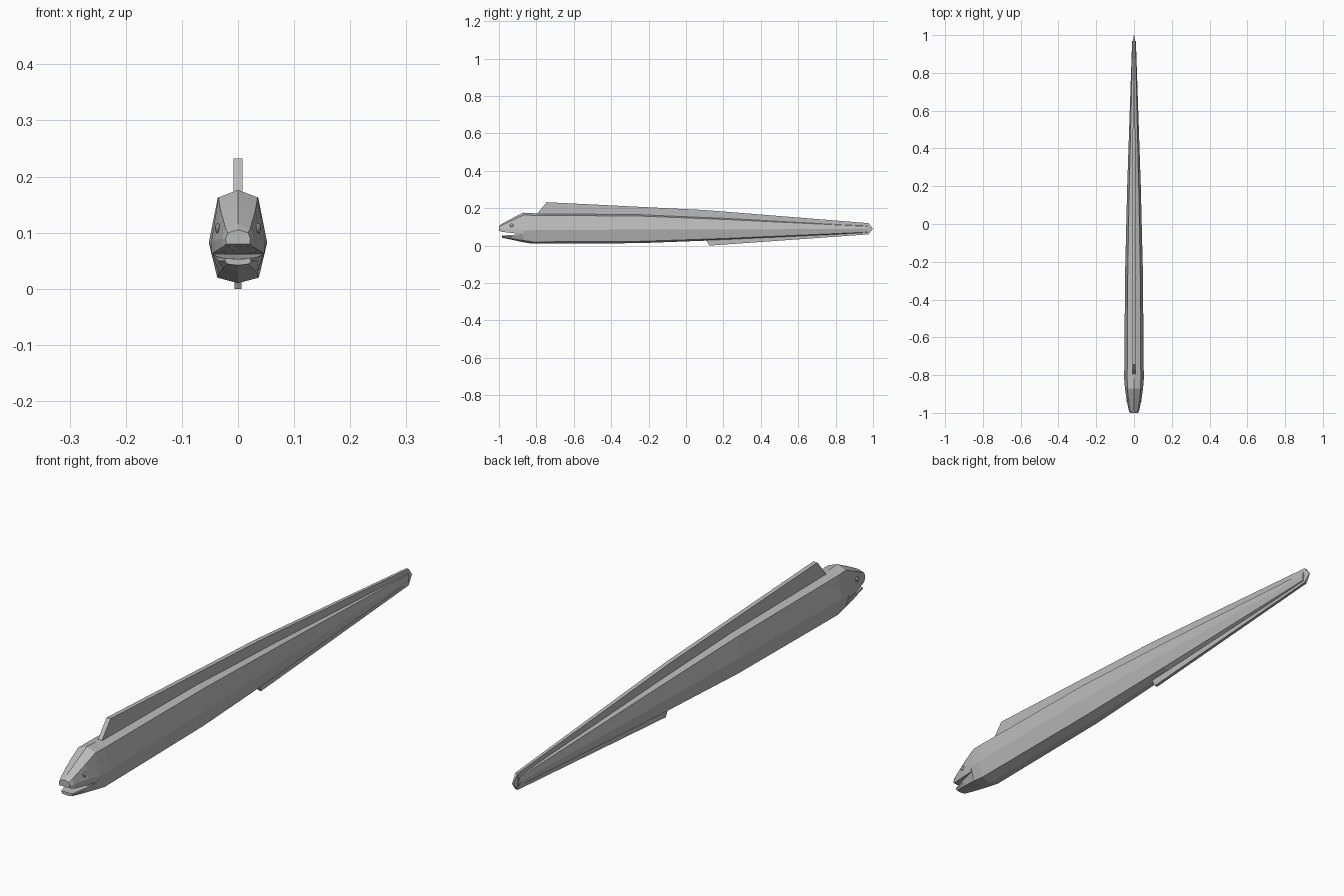
import bpy, bmesh
from mathutils import Matrix

cube = bpy.data.objects.get("Cube")
if cube:
    bpy.data.objects.remove(cube, do_unlink=True)

grey = bpy.data.materials.new("plain_grey")
grey.use_nodes = True
grey.diffuse_color = (0.5, 0.5, 0.5, 1)
grey.node_tree.nodes["Principled BSDF"].inputs["Base Color"].default_value = (0.5, 0.5, 0.5, 1)


def finish(name, bm):
    bmesh.ops.recalc_face_normals(bm, faces=bm.faces)
    mesh = bpy.data.meshes.new(name)
    bm.to_mesh(mesh)
    bm.free()
    mesh.materials.append(grey)
    obj = bpy.data.objects.new(name, mesh)
    bpy.context.collection.objects.link(obj)
    return obj


def loft(name, stations):
    """Eight-sided loft; station = y, top z, three (x, z) side points, bottom z."""
    bm = bmesh.new()
    rings = []
    for y, top, *sides, bottom in stations:
        pts = [(0, top)] + sides + [(0, bottom)] + [(-x, z) for x, z in reversed(sides)]
        rings.append([bm.verts.new((x, y, z)) for x, z in pts])
    for a, b in zip(rings, rings[1:]):
        for i in range(8):
            j = (i + 1) % 8
            bm.faces.new((a[i], a[j], b[j], b[i]))
    bm.faces.new(rings[0])
    bm.faces.new(rings[-1])
    return finish(name, bm)


def fin(name, outline):
    """Upright plate from (y, z, half thickness) points."""
    bm = bmesh.new()
    left = [bm.verts.new((t, y, z)) for y, z, t in outline]
    right = [bm.verts.new((-t, y, z)) for y, z, t in outline]
    bm.faces.new(left)
    bm.faces.new(right)
    for i in range(len(outline)):
        j = (i + 1) % len(outline)
        bm.faces.new((left[i], left[j], right[j], right[i]))
    return finish(name, bm)


# Long tapering body
loft("body", [
    (-0.87, 0.176, (0.035, 0.163), (0.048, 0.080), (0.034, 0.028), 0.018),
    (-0.82, 0.173, (0.036, 0.162), (0.052, 0.082), (0.037, 0.020), 0.010),
    (-0.25, 0.168, (0.033, 0.158), (0.047, 0.086), (0.034, 0.023), 0.013),
    (0.20, 0.149, (0.025, 0.140), (0.036, 0.087), (0.025, 0.038), 0.030),
    (0.97, 0.110, (0.007, 0.103), (0.010, 0.088), (0.007, 0.072), 0.066),
])

# Head above the open mouth
loft("upper_head", [
    (-1.00, 0.105, (0.018, 0.100), (0.022, 0.090), (0.021, 0.080), 0.080),
    (-0.985, 0.116, (0.022, 0.108), (0.028, 0.090), (0.028, 0.074), 0.076),
    (-0.92, 0.151, (0.031, 0.140), (0.041, 0.088), (0.041, 0.066), 0.068),
    (-0.87, 0.176, (0.035, 0.163), (0.048, 0.080), (0.047, 0.062), 0.062),
])

# Lower jaw
loft("lower_jaw", [
    (-0.985, 0.053, (0.022, 0.054), (0.023, 0.049), (0.018, 0.044), 0.042),
    (-0.93, 0.055, (0.036, 0.057), (0.036, 0.050), (0.027, 0.036), 0.031),
    (-0.87, 0.061, (0.046, 0.062), (0.045, 0.060), (0.034, 0.028), 0.018),
])

# Dorsal, anal and tail fins
fin("dorsal_fin", [(-0.80, 0.165, 0.008), (-0.745, 0.232, 0.008), (0.10, 0.190, 0.008),
                   (0.975, 0.120, 0.005), (0.975, 0.095, 0.005), (0.10, 0.140, 0.008)])
fin("anal_fin", [(0.10, 0.045, 0.006), (0.125, 0.000, 0.006),
                 (0.975, 0.060, 0.005), (0.975, 0.085, 0.005)])
fin("tail_fin", [(0.95, 0.090, 0.005), (0.975, 0.120, 0.005),
                 (1.00, 0.090, 0.001), (0.975, 0.060, 0.005)])

# Small flattened eyes
for side, name in ((1, "left_eye"), (-1, "right_eye")):
    bm = bmesh.new()
    place = Matrix.Translation((side * 0.036, -0.932, 0.108)) @ Matrix.Diagonal((0.005, 0.010, 0.009, 1))
    bmesh.ops.create_uvsphere(bm, u_segments=8, v_segments=6, radius=1, matrix=place)
    finish(name, bm)
